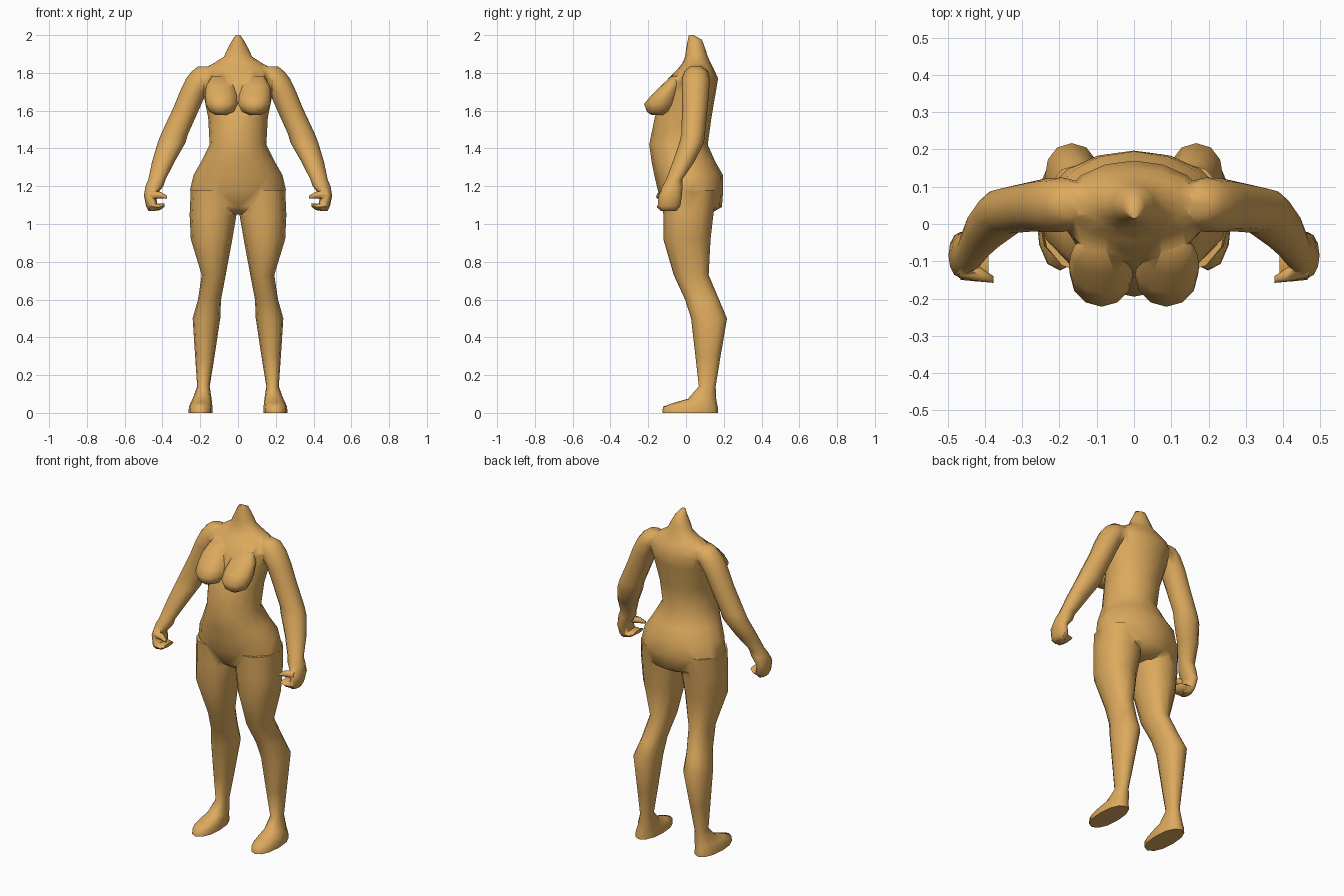
import bpy, bmesh, math

skin = bpy.data.materials.new("warm_tan")
skin.diffuse_color = (0.72, 0.40, 0.11, 1)


def loft(name, rings, axis="z", side=1, n=12, power=1.0):
    """Skin closed rings given as (level, low_a, high_a, low_b, high_b)."""
    bm = bmesh.new()
    loops = []
    for level, a0, a1, b0, b1 in rings:
        loop = []
        for i in range(n):
            t = 2 * math.pi * i / n
            c, s = math.cos(t), math.sin(t)
            c = math.copysign(abs(c) ** power, c)
            s = math.copysign(abs(s) ** power, s)
            a = (a0 + a1) / 2 + (a1 - a0) / 2 * c
            b = (b0 + b1) / 2 + (b1 - b0) / 2 * s
            co = (a, b, level) if axis == "z" else (level, a, b)
            loop.append(bm.verts.new((co[0] * side, co[1], co[2])))
        loops.append(loop)
    for lo, hi in zip(loops, loops[1:]):
        for i in range(n):
            j = (i + 1) % n
            bm.faces.new((lo[i], lo[j], hi[j], hi[i]))
    bm.faces.new(loops[0])
    bm.faces.new(loops[-1])
    bmesh.ops.recalc_face_normals(bm, faces=bm.faces)
    mesh = bpy.data.meshes.new(name)
    bm.to_mesh(mesh)
    bm.free()
    mesh.materials.append(skin)
    obj = bpy.data.objects.new(name, mesh)
    bpy.context.collection.objects.link(obj)
    return obj


# Torso and neck: level, half width, front y, back y
torso = [(1.05, .07, -.06, .12), (1.09, .20, -.115, .19), (1.18, .254, -.15, .197),
         (1.26, .235, -.168, .195), (1.33, .195, -.182, .155), (1.42, .15, -.195, .115),
         (1.565, .158, -.165, .135), (1.70, .185, -.115, .158), (1.77, .20, -.095, .17),
         (1.82, .185, -.045, .148), (1.85, .13, -.02, .132), (1.885, .075, -.005, .116),
         (1.925, .057, .0, .103), (1.975, .03, .01, .085), (2.0, .012, .015, .04)]
body = loft("body", [(z, -w, w, f, b) for z, w, f, b in torso], n=16)

# Leg and foot: level, inner x, outer x, front y, back y
leg = [(0, .135, .262, -.125, .17), (.033, .135, .26, -.122, .168),
       (.055, .138, .25, -.06, .163), (.075, .14, .24, .01, .16),
       (.14, .15, .216, .068, .157), (.30, .124, .227, .05, .183),
       (.50, .094, .24, .027, .217), (.60, .09, .212, -.005, .175),
       (.73, .065, .192, -.065, .12), (.92, .03, .25, -.12, .13),
       (1.05, .008, .256, -.12, .145), (1.18, .003, .25, -.13, .165)]

# Arm and back of the hand
arm = [(1.07, .435, .475, -.135, -.05), (1.095, .425, .487, -.15, -.03),
       (1.15, .435, .498, -.145, -.022), (1.20, .395, .49, -.125, -.018),
       (1.235, .384, .475, -.105, -.02), (1.33, .335, .455, -.07, .045),
       (1.43, .278, .425, -.035, .095), (1.475, .265, .408, -.025, .10),
       (1.62, .20, .34, -.02, .115), (1.70, .165, .308, -.022, .122),
       (1.77, .11, .275, -.022, .125), (1.81, .10, .243, -.005, .115),
       (1.835, .13, .21, .02, .08)]

# Bust
bust = [(1.578, .06, .12, -.185, -.11), (1.595, .02, .152, -.207, -.08),
        (1.635, .002, .172, -.222, -.05), (1.68, .003, .175, -.185, -.04),
        (1.73, .015, .17, -.135, -.03), (1.78, .05, .14, -.08, -.03)]

# Curled fingers and thumb, running inward along x: y range, z range
fingers = [(.39, -.15, -.06, 1.09, 1.11), (.415, -.155, -.045, 1.073, 1.107),
           (.465, -.15, -.035, 1.07, 1.115)]
thumb = [(.377, -.158, -.14, 1.135, 1.15), (.41, -.155, -.118, 1.135, 1.17),
         (.47, -.145, -.09, 1.13, 1.18)]

parts = []
for side, label in ((1, "left"), (-1, "right")):
    parts += [loft(label + "_leg", leg, side=side, power=.9),
              loft(label + "_bust", bust, side=side),
              loft(label + "_arm", arm, side=side),
              loft(label + "_fingers", fingers, "x", side, 8, .8),
              loft(label + "_thumb", thumb, "x", side, 8)]

# Merge all parts into one skin
bpy.context.view_layer.objects.active = body
for part in parts:
    mod = body.modifiers.new("merge", "BOOLEAN")
    mod.operation = "UNION"
    mod.solver = "EXACT"
    mod.object = part
    bpy.ops.object.modifier_apply(modifier=mod.name)
    bpy.data.objects.remove(part)

bpy.ops.object.select_all(action="DESELECT")
body.select_set(True)
bpy.ops.object.shade_smooth_by_angle(angle=math.radians(65))
